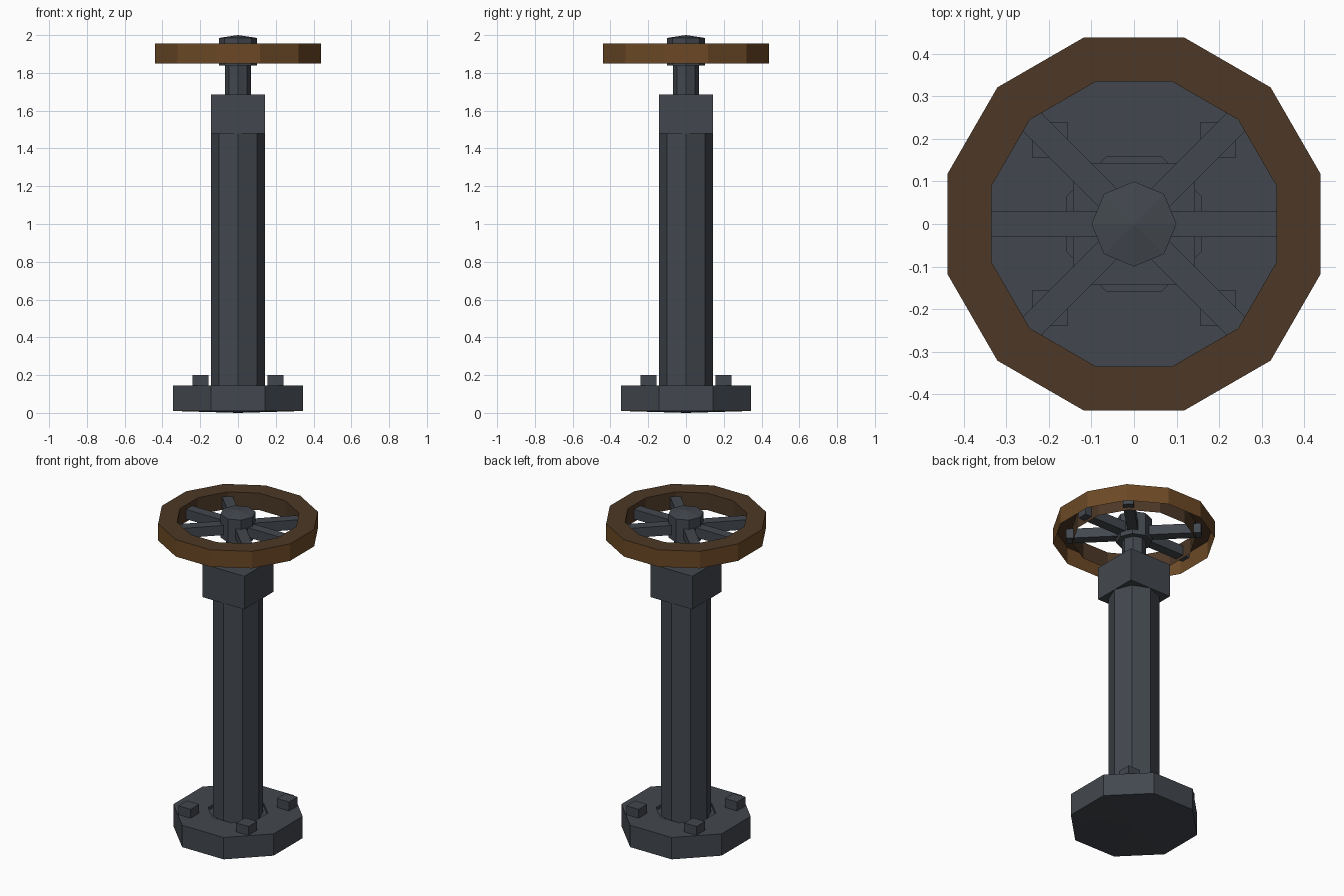
import bpy, bmesh, math
from mathutils import Matrix, Vector

if "Cube" in bpy.data.objects:
    bpy.data.objects.remove(bpy.data.objects["Cube"])


def material(name, rgb):
    m = bpy.data.materials.new(name)
    m.diffuse_color = (*rgb, 1)
    m.use_nodes = True
    m.node_tree.nodes["Principled BSDF"].inputs["Base Color"].default_value = m.diffuse_color
    return m


IRON = material("dark iron", (0.055, 0.064, 0.077))
RUST = material("rust brown", (0.150, 0.066, 0.019))
DARK = material("dark brown", (0.074, 0.040, 0.019))


def finish(name, bm, mats):
    me = bpy.data.meshes.new(name)
    bm.to_mesh(me)
    bm.free()
    for m in mats:
        me.materials.append(m)
    ob = bpy.data.objects.new(name, me)
    bpy.context.collection.objects.link(ob)
    return ob


def lathe(name, profile, n, phase=0.0, mats=(IRON,), rule=None):
    """Revolve (radius, z) points, listed bottom to top on the outside, into n flat sides."""
    bm = bmesh.new()
    rings = []
    for r, z in profile:
        if r == 0:
            rings.append([bm.verts.new((0, 0, z))] * n)
        else:
            rings.append([bm.verts.new((r * math.cos(phase + math.tau * i / n),
                                        r * math.sin(phase + math.tau * i / n), z))
                          for i in range(n)])
    for k in range(len(rings) - 1):
        a, b = rings[k], rings[k + 1]
        for i in range(n):
            j = (i + 1) % n
            quad = list(dict.fromkeys([a[i], a[j], b[j], b[i]]))
            f = bm.faces.new(quad)
            if rule:
                f.material_index = rule(k)
    return finish(name, bm, mats)


def box(name, lo, hi, angle=0.0):
    bm = bmesh.new()
    lo, hi = Vector(lo), Vector(hi)
    mat = (Matrix.Rotation(angle, 4, 'Z') @ Matrix.Translation((lo + hi) / 2)
           @ Matrix.Diagonal((*(hi - lo), 1)))
    bmesh.ops.create_cube(bm, size=1, matrix=mat)
    return finish(name, bm, (IRON,))


P8 = math.pi / 8
C8 = math.cos(P8)
C12 = math.cos(math.pi / 12)

# Octagonal foot with a shallow socket for the column
lathe("base", [(0, 0), (0.343 / C8, 0.01), (0.343 / C8, 0.145), (0.158 / C8, 0.145),
               (0.158 / C8, 0.125), (0, 0.125)], 8, P8)

# Four square bolts
for sx in (-1, 1):
    for sy in (-1, 1):
        cx, cy = 0.198 * sx, 0.198 * sy
        box("bolt", (cx - 0.042, cy - 0.042, 0.13), (cx + 0.042, cy + 0.042, 0.20))

# Column, head block, stem
lathe("column", [(0, 0.11), (0.143, 0.11), (0.143, 1.49), (0, 1.49)], 8)
box("head_block", (-0.143, -0.143, 1.48), (0.143, 0.143, 1.685))
lathe("stem", [(0, 1.67), (0.068, 1.67), (0.068, 1.86), (0, 1.86)], 8)

# Wheel hub with a low pointed cap
lathe("wheel_hub", [(0, 1.84), (0.10, 1.84), (0.10, 1.985), (0, 2.0)], 8)

# Six spokes
for deg in (0, 45, 135, 180, 225, 315):
    box("spoke", (0.05, -0.03, 1.868), (0.38, 0.03, 1.928), math.radians(deg))

# Rim: twelve sided channel, open underneath; outer wall lighter
lathe("wheel_rim", [(0.439 / C12, 1.85), (0.439 / C12, 1.955),
                    (0.335 / C12, 1.955), (0.335 / C12, 1.85)], 12, math.pi / 12,
      (RUST, DARK), lambda k: 0 if k == 0 else 1)
